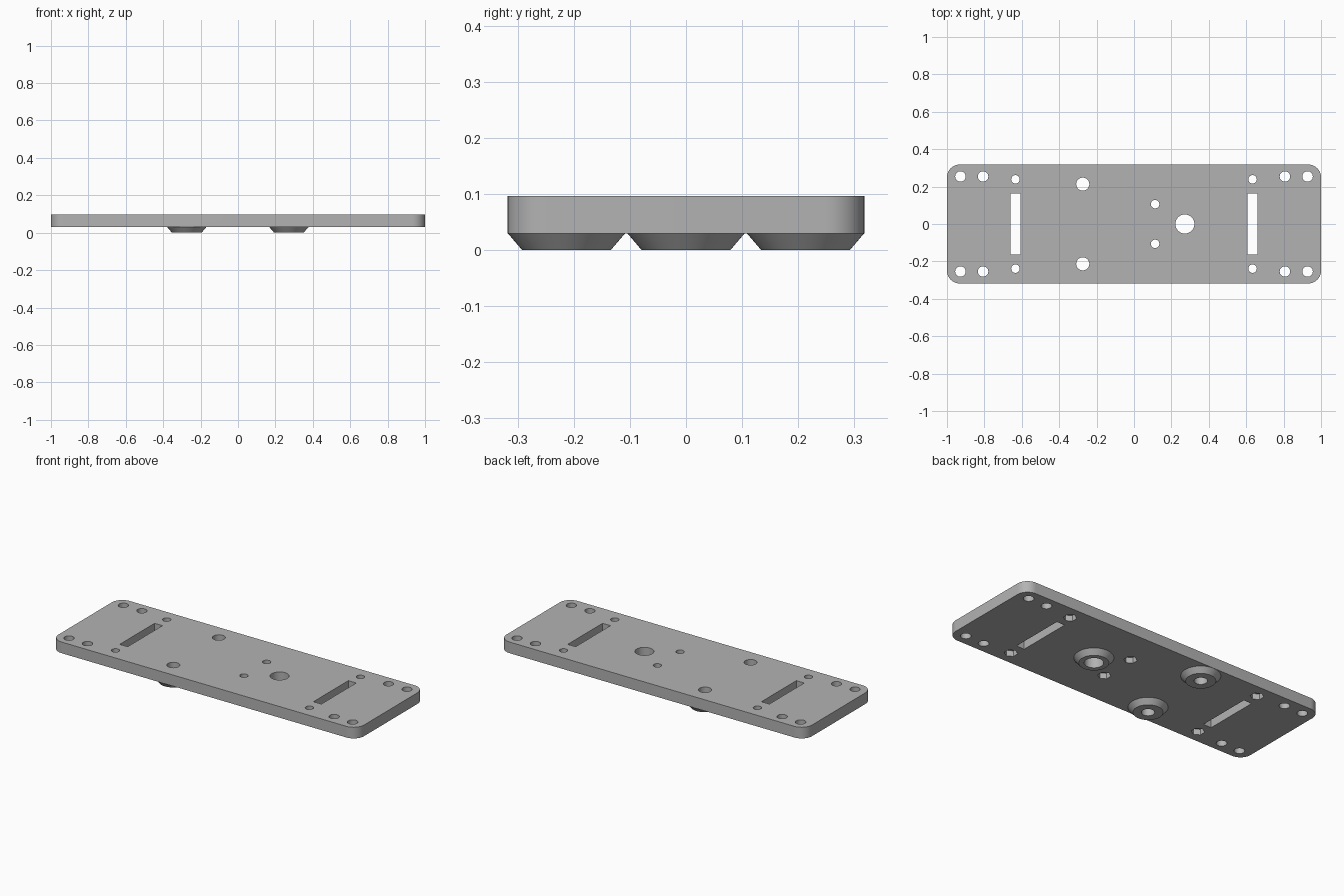
import bpy
import bmesh
from math import radians
from mathutils import Matrix, Vector

cube = bpy.data.objects.get("Cube")
if cube:
    bpy.data.objects.remove(cube, do_unlink=True)

BOTTOM, TOP = 0.03, 0.096

grey = bpy.data.materials.new("plain grey")
grey.use_nodes = True
colour = (0.45, 0.45, 0.45, 1)
grey.diffuse_color = colour
grey.node_tree.nodes["Principled BSDF"].inputs["Base Color"].default_value = colour


def finish(bm, name):
    bmesh.ops.recalc_face_normals(bm, faces=bm.faces)
    mesh = bpy.data.meshes.new(name)
    bm.to_mesh(mesh)
    bm.free()
    mesh.materials.append(grey)
    obj = bpy.data.objects.new(name, mesh)
    bpy.context.collection.objects.link(obj)
    return obj


def add_box(bm, x, y, z0, z1, sx, sy):
    move = Matrix.Translation((x, y, (z0 + z1) / 2))
    bmesh.ops.create_cube(bm, size=1, matrix=move @ Matrix.Diagonal((sx, sy, z1 - z0, 1)))


def add_round(bm, x, y, z0, z1, r0, r1=None, sides=40):
    bmesh.ops.create_cone(bm, cap_ends=True, segments=sides, radius1=r0,
                          radius2=r0 if r1 is None else r1, depth=z1 - z0,
                          matrix=Matrix.Translation((x, y, (z0 + z1) / 2)))


def combine(target, tool, operation):
    mod = target.modifiers.new(operation.lower(), "BOOLEAN")
    mod.object = tool
    mod.operation = operation
    mod.solver = "EXACT"


# Plate with rounded corners
bm = bmesh.new()
add_box(bm, 0, 0, BOTTOM, TOP, 2, 0.636)
corners = [e for e in bm.edges if abs(e.verts[0].co.z - e.verts[1].co.z) > 0.01]
bmesh.ops.bevel(bm, geom=corners, offset=0.068, segments=10, profile=0.5, affect="EDGES")
plate = finish(bm, "mounting_plate")

# Tapered bosses underneath: x, y, hole radius
bosses = [(-0.274, 0.213, 0.035), (-0.274, -0.213, 0.035), (0.272, 0, 0.051)]
bm = bmesh.new()
for x, y, r in bosses:
    add_round(bm, x, y, 0, BOTTOM + 0.001, 0.079, 0.1055, 64)
boss_tool = finish(bm, "bosses")

# Through holes and slots
nut_spots = [(x, s * y) for x, y in ((-0.634, 0.239), (0.634, 0.239), (0.113, 0.106))
             for s in (-1, 1)]
bm = bmesh.new()
for x, y, r in bosses:
    add_round(bm, x, y, -0.1, 0.2, r)
for x, y in nut_spots:
    add_round(bm, x, y, -0.1, 0.2, 0.0225, sides=32)
for sx in (-1, 1):
    add_box(bm, sx * 0.634, 0, -0.1, 0.2, 0.052, 0.326)
    for x in (0.807, 0.928):
        for sy in (-1, 1):
            add_round(bm, sx * x, sy * 0.254, -0.1, 0.2, 0.028, sides=32)
hole_tool = finish(bm, "holes")

# Hexagonal nut pockets in the underside
bm = bmesh.new()
for x, y in nut_spots:
    add_round(bm, x, y, -0.1, BOTTOM + 0.033, 0.036, sides=6)
pocket_tool = finish(bm, "nut_pockets")

combine(plate, boss_tool, "UNION")
combine(plate, hole_tool, "DIFFERENCE")
combine(plate, pocket_tool, "DIFFERENCE")

# Bake the cuts and drop the tools
result = bpy.data.meshes.new_from_object(
    plate.evaluated_get(bpy.context.evaluated_depsgraph_get()))
plate.modifiers.clear()
plate.data = result
for tool in (boss_tool, hole_tool, pocket_tool):
    bpy.data.objects.remove(tool, do_unlink=True)

bpy.ops.object.select_all(action="DESELECT")
plate.select_set(True)
bpy.context.view_layer.objects.active = plate
bpy.ops.object.shade_smooth_by_angle(angle=radians(30))
